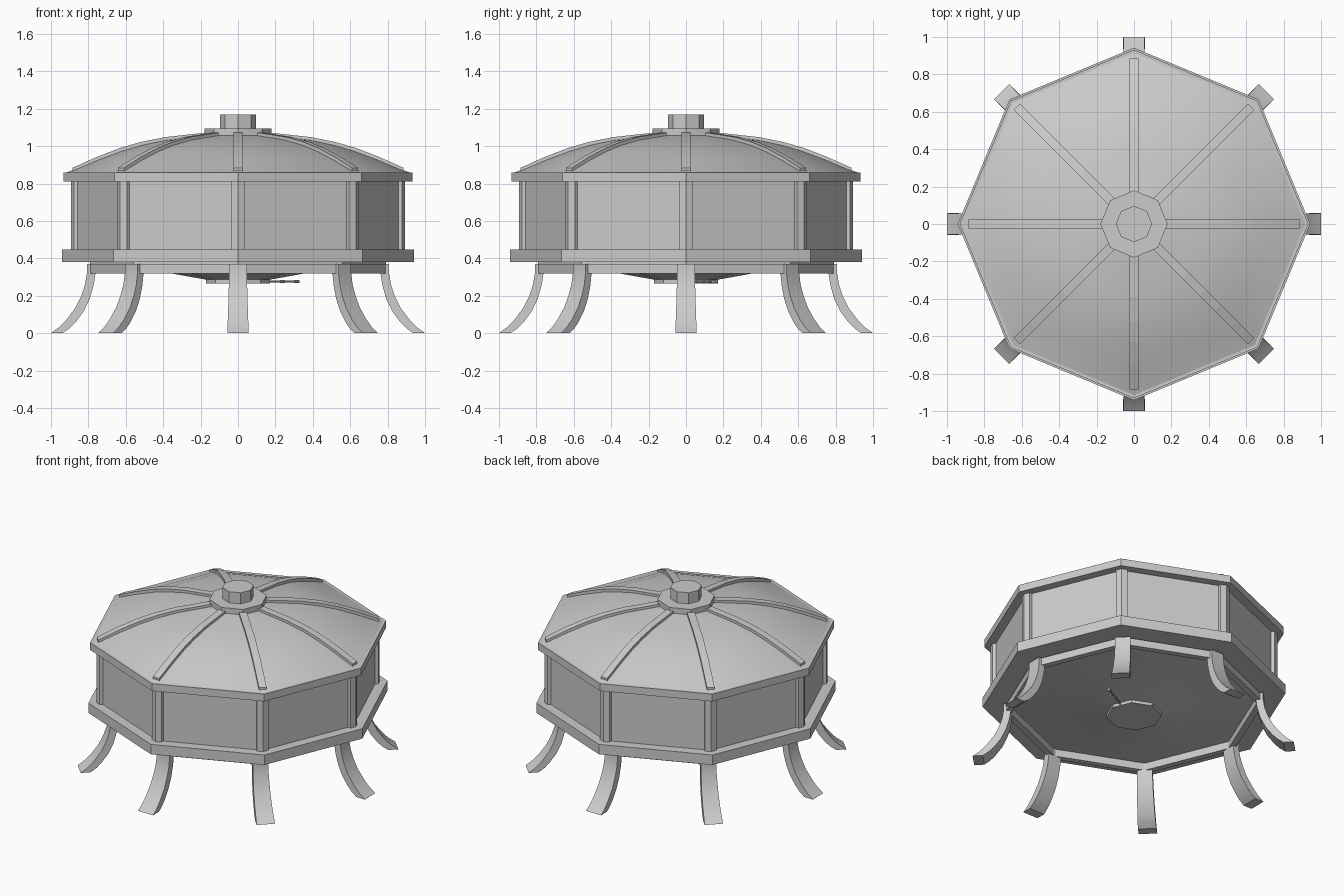
import bpy
from math import cos, sin, pi, radians
from mathutils import Vector

if "Cube" in bpy.data.objects:
    bpy.data.objects.remove(bpy.data.objects["Cube"])

SIDES = 8


def make(name, verts, faces, smooth=0):
    me = bpy.data.meshes.new(name)
    me.from_pydata(verts, [], faces)
    ob = bpy.data.objects.new(name, me)
    bpy.context.collection.objects.link(ob)
    bpy.ops.object.select_all(action='DESELECT')
    ob.select_set(True)
    bpy.context.view_layer.objects.active = ob
    bpy.ops.object.mode_set(mode='EDIT')
    bpy.ops.mesh.select_all(action='SELECT')
    bpy.ops.mesh.normals_make_consistent(inside=False)
    bpy.ops.object.mode_set(mode='OBJECT')
    if smooth:
        bpy.ops.object.shade_smooth_by_angle(angle=radians(smooth))
    return ob


def lathe(name, profile, closed=False, caps=False, smooth=0):
    """Revolve (r, z) points into an octagon with corners on the axes."""
    m = len(profile)
    verts = [(r * cos(k * 2 * pi / SIDES), r * sin(k * 2 * pi / SIDES), z)
             for k in range(SIDES) for r, z in profile]
    faces = []
    for k in range(SIDES):
        a, b = k * m, (k + 1) % SIDES * m
        for i in range(m if closed else m - 1):
            j = (i + 1) % m
            faces.append((a + i, b + i, b + j, a + j))
    if caps:
        faces.append([k * m for k in range(SIDES)])
        faces.append([k * m + m - 1 for k in range(SIDES)])
    return make(name, verts, faces, smooth)


def ring(name, r0, r1, z0, z1):
    return lathe(name, [(r0, z0), (r1, z0), (r1, z1), (r0, z1)], closed=True)


def bar(name, outer, inner, widths, angle, smooth=0):
    """Curved bar between two (r, z) lines, turned to the given angle."""
    verts, faces, n = [], [], len(outer)
    for o, i, w in zip(outer, inner, widths):
        for (r, z), s in ((o, 1), (o, -1), (i, -1), (i, 1)):
            y = s * w / 2
            verts.append((r * cos(angle) - y * sin(angle),
                          r * sin(angle) + y * cos(angle), z))
    for k in range(n - 1):
        for c in range(4):
            d = (c + 1) % 4
            faces.append((k * 4 + c, k * 4 + d, k * 4 + 4 + d, k * 4 + 4 + c))
    faces += [(0, 1, 2, 3), tuple(range(n * 4 - 4, n * 4))]
    return make(name, verts, faces, smooth)


# Drum wall and its rims
lathe("drum_wall", [(0.872, 0.42), (0.872, 0.84)])
ring("lower_rim", 0.76, 0.942, 0.38, 0.448)
ring("upper_rim", 0.85, 0.932, 0.81, 0.86)
ring("base_gap_ring", 0.765, 0.79, 0.365, 0.385)
ring("base_ring", 0.765, 0.808, 0.32, 0.37)

# Dome roof with hub and chimney cap
lathe("dome_roof", [(0.92, 0.858), (0.88, 0.873), (0.76, 0.924), (0.63, 0.973),
                    (0.52, 1.005), (0.39, 1.032), (0.15, 1.06)], smooth=35)
lathe("roof_hub", [(0.18, 1.05), (0.18, 1.094)], caps=True)
lathe("roof_cap", [(0.097, 1.09), (0.097, 1.17)], caps=True)

# Shallow underside with a round plate
lathe("underside", [(0.785, 0.372), (0.55, 0.347), (0.36, 0.32), (0.16, 0.284)], smooth=35)
lathe("drain_plate", [(0.172, 0.266), (0.172, 0.286)], caps=True)

rib_top = [(0.885, 0.884), (0.76, 0.940), (0.63, 0.990), (0.52, 1.022), (0.39, 1.048), (0.12, 1.078)]
rib_low = [(r, z - 0.035) for r, z in rib_top]
leg_out = [(0.808, 0.37), (0.808, 0.32), (0.815, 0.27), (0.830, 0.21), (0.857, 0.14),
           (0.90, 0.075), (0.945, 0.03), (0.992, 0.0)]
# the outer line is the upper surface of the flared leg
leg_out = [(0.808, 0.37), (0.808, 0.32), (0.818, 0.26), (0.838, 0.20), (0.870, 0.135),
           (0.915, 0.075), (0.955, 0.033), (0.995, 0.003)]
leg_in = [(0.762, 0.37), (0.762, 0.32), (0.772, 0.255), (0.792, 0.185), (0.824, 0.118),
          (0.868, 0.058), (0.90, 0.026), (0.937, 0.003)]
leg_out = [(r if r < 0.99 else 1.0, z if z > 0.01 else 0.0) for r, z in leg_out]
leg_in = [(r, z if z > 0.01 else 0.0) for r, z in leg_in]
leg_w = [0.096, 0.096, 0.098, 0.101, 0.105, 0.109, 0.112, 0.115]

for k in range(SIDES):
    a = k * 2 * pi / SIDES
    bar(f"roof_rib_{k}", rib_top, rib_low, [0.048] * 6, a)
    bar(f"leg_{k}", leg_out, leg_in, leg_w, a, smooth=25)
    # Folded corner post wrapping the octagon corner
    pts = []
    t = math_t = pi / SIDES
    for r, w in ((0.892, 0.036), (0.855, 0.036)):
        for y in (-w, 0, w):
            x = r - abs(y) * sin(t) / cos(t)
            pts.append((x * cos(a) - y * sin(a), x * sin(a) + y * cos(a)))
    outline = [pts[i] for i in (0, 1, 2, 5, 4, 3)]
    verts = [(x, y, z) for z in (0.44, 0.82) for x, y in outline]
    faces = [(i, (i + 1) % 6, (i + 1) % 6 + 6, i + 6) for i in range(6)]
    faces += [tuple(range(6)), tuple(range(6, 12))]
    make(f"corner_post_{k}", verts, faces)


# Small drain handle under the floor
def rod(name, p, q, radius):
    p, q = Vector(p), Vector(q)
    bpy.ops.mesh.primitive_cylinder_add(vertices=8, radius=radius, depth=(q - p).length,
                                        location=(p + q) / 2)
    ob = bpy.context.object
    ob.name = name
    ob.rotation_euler = (q - p).to_track_quat('Z', 'Y').to_euler()


start, end = Vector((0.10, 0.02, 0.276)), Vector((0.325, 0.145, 0.276))
rod("handle_rod", start, end, 0.005)
rod("handle_collar", start.lerp(end, 0.56), start.lerp(end, 0.66), 0.008)
rod("handle_tip", start.lerp(end, 0.90), end, 0.009)
